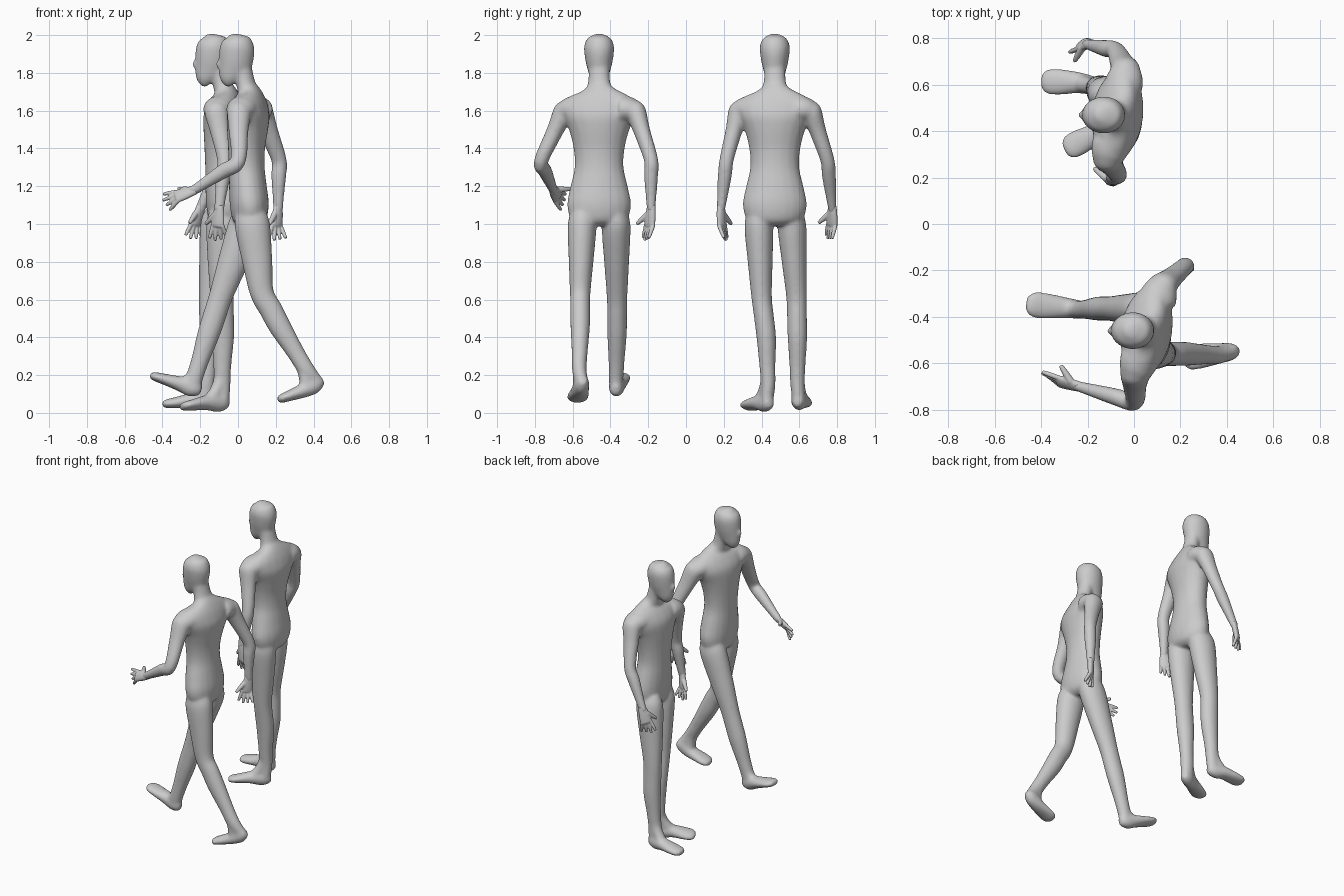
import bpy, bmesh, math
from mathutils import Vector, Matrix

if "Cube" in bpy.data.objects:
    bpy.data.objects.remove(bpy.data.objects["Cube"])

N = 20


def catmull(p, i, t):
    a, b, c, d = (p[max(0, min(len(p) - 1, i + k))] for k in (-1, 0, 1, 2))
    return [0.5 * (2 * q + (r - o) * t + (2 * o - 5 * q + 4 * r - s) * t * t
            + (3 * q - o - 3 * r + s) * t ** 3) for o, q, r, s in zip(a, b, c, d)]


def tube(bm, stations, side, twist=(0, 0), steps=4):
    """Smooth loft through (x, y, z, radius along side, other radius)."""
    pts = [catmull(stations, i, k / steps) for i in range(len(stations) - 1) for k in range(steps)]
    pts.append(list(stations[-1]))
    rings = []
    for i, p in enumerate(pts):
        f = i / (len(pts) - 1)
        t = (Vector(pts[min(i + 1, len(pts) - 1)][:3]) - Vector(pts[max(i - 1, 0)][:3])).normalized()
        ang = math.radians(twist[0] + (twist[1] - twist[0]) * f)
        s = Matrix.Rotation(ang, 3, 'Z') @ Vector(side)
        s = (s - t * s.dot(t)).normalized()
        n = t.cross(s)
        rings.append([bm.verts.new(Vector(p[:3]) + s * max(p[3], .003) * math.cos(2 * math.pi * k / N)
                                   + n * max(p[4], .003) * math.sin(2 * math.pi * k / N)) for k in range(N)])
    for a, b in zip(rings, rings[1:]):
        for k in range(N):
            bm.faces.new((a[k], a[(k + 1) % N], b[(k + 1) % N], b[k]))
    bm.faces.new(rings[0][::-1])
    bm.faces.new(rings[-1])


def ball(bm, c, r):
    m = Matrix.Translation(c) @ Matrix.Diagonal((*r, 1))
    bmesh.ops.create_uvsphere(bm, u_segments=16, v_segments=10, radius=1, matrix=m)


def torso_and_head(bm, ox, oy, hip_yaw, chest_yaw):
    # trunk: z, centre x, half width, half depth
    trunk = [(.99, .06, .08, .05), (1.02, .06, .145, .088), (1.10, .06, .17, .103), (1.2, .052, .152, .1),
             (1.3, .046, .13, .095), (1.4, .045, .136, .098), (1.5, .05, .162, .108),
             (1.58, .055, .2, .11), (1.64, .06, .205, .09), (1.68, .06, .155, .07),
             (1.705, .055, .095, .057), (1.74, .042, .062, .05), (1.84, .02, .056, .05)]
    tube(bm, [(ox + x, oy, z, w, d) for z, x, w, d in trunk], (0, 1, 0), (hip_yaw, chest_yaw))
    # head: z, front x, back x, half width
    head = [(1.76, -.06, .055, .03), (1.78, -.095, .062, .05), (1.81, -.102, .066, .059),
            (1.85, -.102, .077, .07), (1.90, -.101, .087, .078), (1.94, -.095, .087, .08),
            (1.975, -.078, .073, .068), (1.995, -.052, .045, .045), (2.006, -.025, .02, .02)]
    tube(bm, [(ox + (f + b) / 2, oy, z, w, (b - f) / 2) for z, f, b, w in head], (0, 1, 0))
    ball(bm, (ox - .102, oy, 1.846), (.018, .014, .024))


def leg(bm, hip, knee, calf, ankle, heel, mid, toe, foot_side):
    h, k, c, a = map(Vector, (hip, knee, calf, ankle))
    e, m, t = map(Vector, (heel, mid, toe))
    up = h + (h - k).normalized() * .08
    tube(bm, [(*up, .05, .07), (*h, .076, .094), (*h.lerp(k, .5), .067, .082), (*k, .055, .064),
              (*k.lerp(c, .5), .053, .062), (*c, .052, .06), (*c.lerp(a, .6), .043, .048),
              (*a, .039, .046), (*a.lerp(e.lerp(m, .15), .8), .036, .046)], (0, 1, 0))
    # foot
    tube(bm, [(*(e + (e - m).normalized() * .032), .022, .026), (*e, .038, .044), (*e.lerp(m, .4), .042, .05),
              (*m, .048, .04), (*m.lerp(t, .55), .058, .029), (*m.lerp(t, .85), .053, .024),
              (*t, .03, .016)], foot_side)
    # instep filling the angle between shin and foot
    tube(bm, [(*c.lerp(a, .75), .032, .034), (*a.lerp(m, .35), .036, .036), (*m, .038, .032),
              (*m.lerp(t, .4), .03, .02)], foot_side)


def arm(bm, chest, shoulder, elbow, wrist):
    s, e, w = map(Vector, (shoulder, elbow, wrist))
    inner = s.lerp(Vector(chest), .35)
    # upper arm and forearm
    tube(bm, [(*(s + (s - e).normalized() * .045), .03, .035), (*s, .055, .064), (*s.lerp(e, .4), .045, .053),
              (*e, .038, .041), (*e.lerp(w, .3), .038, .041), (*e.lerp(w, .75), .029, .031),
              (*w, .023, .028), (*w.lerp(e, -.06), .022, .026)], (0, 1, 0))
    # shoulder muscle joining the chest
    tube(bm, [(*inner, .075, .085), (*s.lerp(inner, .4), .066, .078), (*s.lerp(e, .1), .05, .06),
              (*s.lerp(e, .3), .03, .04)], (0, 0, 1))


def hand(bm, wrist, tip, across, thumb):
    w, t = Vector(wrist), Vector(tip)
    d = t - w
    ac = Vector(across)
    ac = (ac - d * ac.dot(d) / d.dot(d)).normalized()
    palm = w + d * .5
    tube(bm, [(*(w - d * .12), .024, .019), (*(w + d * .18), .034, .02), (*palm, .038, .018),
              (*(palm + d * .07), .03, .012)], ac)
    # relaxed fingers, slightly curled towards the thumb's side
    n = Vector(thumb) - ac * ac.dot(Vector(thumb))
    n = (n - d * n.dot(d) / d.dot(d)).normalized()
    for i in range(4):
        o = i - 1.5
        root = palm + ac * o * .019
        end = palm + d * (.5 - .06 * abs(o - .5)) + ac * o * .029 + n * .012 * (1.5 - o)
        tube(bm, [(*root, .011, .011), (*root.lerp(end, .6), .0105, .0105), (*end, .008, .008)], ac)
    b = w + d * .18 + ac * .02
    q = b + Vector(thumb).normalized() * .085
    tube(bm, [(*b, .017, .017), (*b.lerp(q, .6), .0135, .0135), (*q, .009, .009)], d)


def finish(bm, name, voxel, iterations, ratio):
    bmesh.ops.recalc_face_normals(bm, faces=bm.faces)
    me = bpy.data.meshes.new(name)
    bm.to_mesh(me)
    bm.free()
    ob = bpy.data.objects.new(name, me)
    bpy.context.collection.objects.link(ob)
    # fuse the parts into one skin
    r = ob.modifiers.new("fuse", 'REMESH')
    r.mode, r.voxel_size, r.use_smooth_shade = 'VOXEL', voxel, True
    s = ob.modifiers.new("soften", 'SMOOTH')
    s.factor, s.iterations = .5, iterations
    d = ob.modifiers.new("lighten", 'DECIMATE')
    d.ratio = ratio


def figure(name, ox, oy, yaws, legs, arms):
    bm, hands = bmesh.new(), bmesh.new()
    torso_and_head(bm, ox, oy, *yaws)
    for l in legs:
        leg(bm, *l)
    for shoulder, elbow, wrist, tip, across, thumb in arms:
        arm(bm, (ox + .06, oy, 1.62), shoulder, elbow, wrist)
        hand(hands, wrist, tip, across, thumb)
    finish(bm, name + "_body", .007, 26, .4)
    finish(hands, name + "_hands", .004, 3, .5)


figure("striding_figure", 0, -.46, (6, -20), [
    ((.045, -.37, 1.0), (-.09, -.365, .62), (-.155, -.365, .42), (-.232, -.37, .18),
     (-.225, -.37, .128), (-.31, -.36, .155), (-.465, -.345, .2), (0, 1, 0)),
    ((.075, -.55, 1.0), (.125, -.56, .64), (.22, -.56, .46), (.36, -.565, .23),
     (.42, -.55, .162), (.35, -.56, .12), (.21, -.58, .068), (0, 1, 0))], [
    ((.005, -.645, 1.6), (0, -.768, 1.33), (-.24, -.70, 1.175), (-.4, -.66, 1.12), (0, .5, .8), (-.5, .8, .05)),
    ((.12, -.268, 1.6), (.217, -.185, 1.34), (.212, -.185, 1.08), (.195, -.2, .91), (-.7, -.6, 0), (-.3, -.7, -.6))])

figure("standing_figure", -.125, .47, (4, -14), [
    ((-.075, .385, 1.0), (-.085, .40, .62), (-.08, .425, .4), (-.085, .435, .15),
     (-.078, .432, .054), (-.17, .385, .054), (-.3, .32, .032), (.45, 1, 0)),
    ((-.105, .56, 1.0), (-.145, .585, .62), (-.145, .59, .4), (-.168, .59, .16),
     (-.16, .595, .062), (-.25, .61, .065), (-.4, .615, .045), (0, 1, 0))], [
    ((-.115, .28, 1.6), (-.07, .215, 1.34), (-.1, .185, 1.08), (-.115, .195, .91), (-.8, .5, 0), (-.6, .5, -.6)),
    ((-.035, .662, 1.6), (-.08, .748, 1.34), (-.2, .775, 1.08), (-.25, .77, .92), (-.7, -.6, 0), (-.4, -.7, -.6))])
